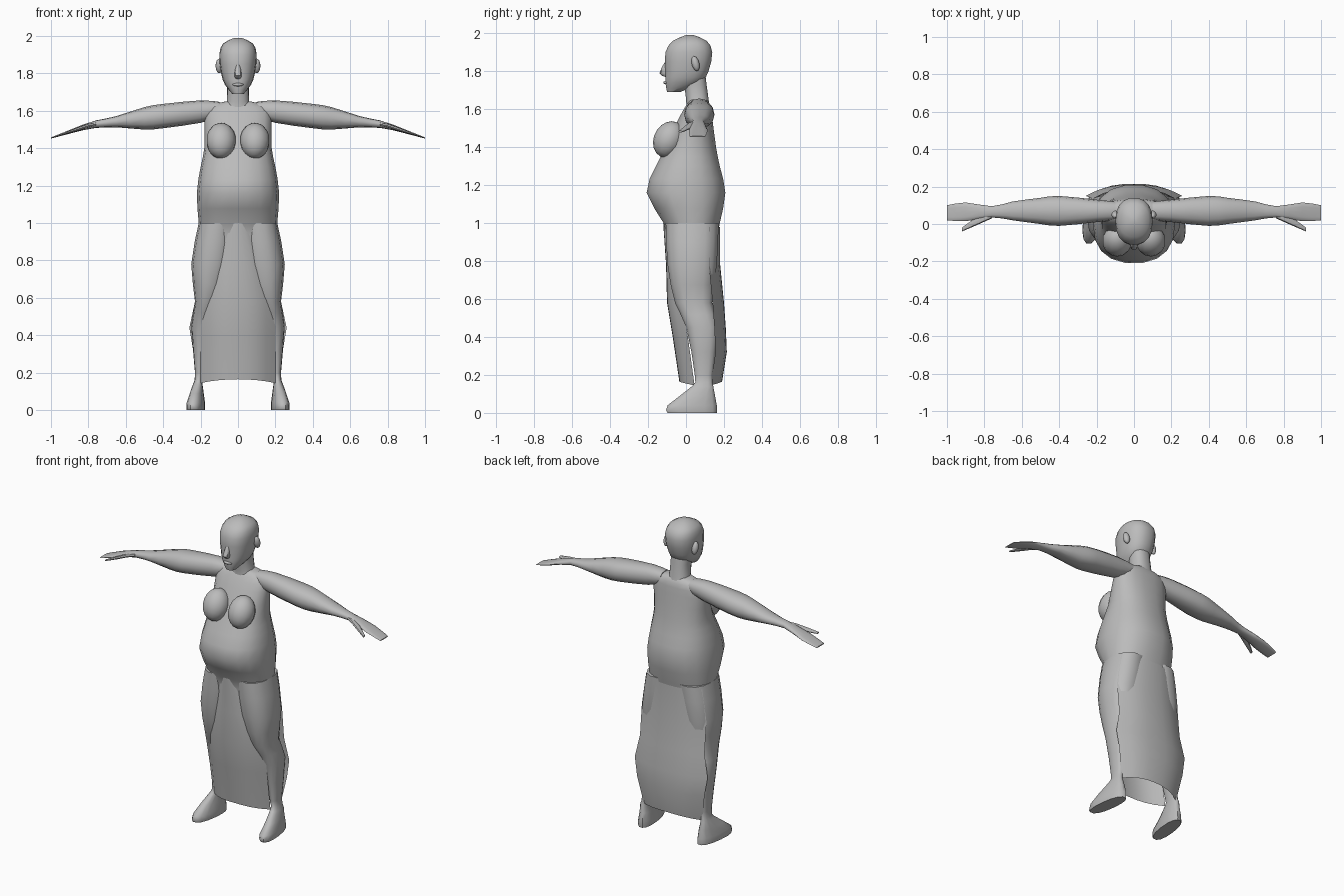
import bpy, bmesh, math
from mathutils import Vector, Matrix

default_cube = bpy.data.objects.get("Cube")
if default_cube:
    bpy.data.objects.remove(default_cube, do_unlink=True)

clay = bpy.data.materials.new("clay_grey")
clay.use_nodes = True
grey = (.5, .5, .5, 1)
clay.diffuse_color = grey
clay.node_tree.nodes["Principled BSDF"].inputs["Base Color"].default_value = grey

parts = []


def finish(name, bm, mirrored=False):
    """Turn a bmesh into an object, optionally mirrored across x."""
    bmesh.ops.recalc_face_normals(bm, faces=bm.faces)
    mesh = bpy.data.meshes.new(name)
    bm.to_mesh(mesh)
    bm.free()
    mesh.materials.append(clay)
    obj = bpy.data.objects.new(name, mesh)
    bpy.context.collection.objects.link(obj)
    if mirrored:
        mirror = obj.modifiers.new("mirror", "MIRROR")
        mirror.use_mirror_merge = False
    parts.append(obj)


def refine(rows):
    """Add a smoothly interpolated row between each neighbouring pair."""
    rows = [Vector(row) for row in rows]
    padded = [rows[0], *rows, rows[-1]]
    result = [rows[0]]
    for before, start, end, after in zip(padded, rows, rows[1:], padded[3:]):
        result += [((start + end) * 9 - before - after) / 16, end]
    return result


def skin(name, rings, mirrored=False):
    """Join rings of points into a capped tube."""
    bm = bmesh.new()
    loops = [[bm.verts.new(point) for point in ring] for ring in rings]
    for low, high in zip(loops, loops[1:]):
        for i in range(len(low)):
            bm.faces.new((low[i - 1], low[i], high[i], high[i - 1]))
    bm.faces.new(loops[0])
    bm.faces.new(loops[-1])
    finish(name, bm, mirrored)


def oval(centre, across, along, sides, squareness=.85):
    """Points of a slightly squared oval spanned by two half-axis vectors."""
    points = []
    for i in range(sides):
        angle = math.tau * i / sides
        c, s = math.cos(angle), math.sin(angle)
        u = math.copysign(abs(c) ** squareness, c)
        v = math.copysign(abs(s) ** squareness, s)
        points.append(centre + across * u + along * v)
    return points


def upright(name, rows, sides=18):
    """Symmetric column; each row is (z, half_width, front_y, back_y)."""
    skin(name, [oval(Vector((0, (front + back) / 2, z)), Vector((w, 0, 0)),
                     Vector((0, (back - front) / 2, 0)), sides)
                for z, w, front, back in refine(rows)])


def ball(name, centre, size, tilt=0, mirrored=False):
    bm = bmesh.new()
    placement = Matrix.LocRotScale(Vector(centre), Matrix.Rotation(tilt, 3, "X"),
                                   Vector(size))
    bmesh.ops.create_uvsphere(bm, u_segments=14, v_segments=9, radius=1,
                              matrix=placement)
    finish(name, bm, mirrored)


def panel(name, rows, fold, columns=8):
    """Cloth sheet curving back at its edges; each row is (z, half_width, y)."""
    bm = bmesh.new()
    grid = []
    for z, half_width, y in rows:
        across = [2 * i / columns - 1 for i in range(columns + 1)]
        hem = .02 if z == rows[-1][0] else 0
        grid.append([bm.verts.new((u * half_width, y + fold * abs(u) ** 2.5,
                                   z - hem * u * u)) for u in across])
    for upper, lower in zip(grid, grid[1:]):
        for i in range(columns):
            bm.faces.new((upper[i], upper[i + 1], lower[i + 1], lower[i]))
    finish(name, bm)


# Torso with rounded belly and sloping shoulders
upright("torso", [
    (.9, .2, -.1, .16), (1, .21, -.12, .18), (1.16, .22, -.21, .21),
    (1.3, .2, -.16, .18), (1.4, .18, -.11, .16), (1.55, .18, -.04, .14),
    (1.62, .16, 0, .13), (1.65, .07, .02, .11)])
ball("breast", (.09, -.09, 1.44), (.08, .08, .1), -.45, mirrored=True)

# Neck and head
upright("neck", [(1.6, .09, 0, .13), (1.65, .06, 0, .12), (1.8, .06, -.02, .1)])
upright("head", [
    (1.69, .03, -.1, -.03), (1.74, .07, -.11, .08), (1.8, .09, -.11, .12),
    (1.9, .1, -.11, .14), (1.96, .08, -.07, .11), (1.99, .02, 0, .04)])

# Face details
upright("nose", [(1.77, .01, -.11, -.09), (1.79, .02, -.14, -.09),
                 (1.85, .01, -.11, -.09)], sides=8)
ball("lips", (0, -.1, 1.74), (.03, .02, .01))
ball("ear", (.1, .05, 1.84), (.02, .02, .04), .25, mirrored=True)


# Arms: the centre line slopes gently, then bends down at the wrist
def arm_centre(x, y):
    return Vector((x, y, min(1.62 - .12 * x, 1.785 - .33 * x)))


def limb(name, rows, sides):
    """Sideways tube; each row is (x, centre_y, half_depth, half_height)."""
    skin(name, [oval(arm_centre(x, y), Vector((0, depth, 0)),
                     Vector((0, 0, height)), sides)
                for x, y, depth, height in refine(rows)], mirrored=True)


limb("arm", [
    (.1, .07, .05, .04), (.2, .07, .06, .06), (.4, .07, .08, .065),
    (.5, .07, .07, .06), (.65, .07, .05, .03), (.76, .065, .03, .02),
    (.9, .065, .05, .01), (1, .06, .04, .003)], sides=12)
limb("thumb", [
    (.76, .05, .02, .01), (.85, .01, .02, .01), (.92, -.03, .01, .005)], sides=8)


# Legs ending in feet that turn outward toward the toes
def leg_ring(z, inner, outer, front, back):
    centre = Vector(((inner + outer) / 2, (front + back) / 2, z))
    toe_out = .12 if z < .1 else 0
    along = Vector((-toe_out, 1, 0)) * (back - front) / 2
    return oval(centre, Vector(((outer - inner) / 2, 0, 0)), along, 14)


leg_rows = [
    (0, .18, .27, -.1, .165), (.04, .18, .27, -.1, .165),
    (.14, .19, .24, .03, .145), (.2, .18, .23, .045, .14),
    (.45, .13, .25, 0, .17), (.58, .1, .23, -.06, .14),
    (.78, .03, .25, -.1, .165), (1, .01, .21, -.11, .175)]
skin("leg", [leg_ring(*row) for row in refine(leg_rows)], mirrored=True)

# Skirt cloth stretched across the front and back of the legs
panel("skirt_front", [
    (1, .09, -.12), (.78, .17, -.105), (.58, .2, -.1), (.4, .2, -.07),
    (.165, .2, -.035)], fold=.08)
panel("skirt_back", [
    (.98, .2, .18), (.78, .23, .18), (.58, .23, .2), (.44, .26, .21),
    (.32, .24, .215), (.165, .21, .19)], fold=-.06)

# Smooth shading that keeps hard edges crisp
bpy.ops.object.select_all(action="DESELECT")
for obj in parts:
    obj.select_set(True)
bpy.context.view_layer.objects.active = parts[0]
bpy.ops.object.shade_smooth_by_angle(angle=math.radians(50))
